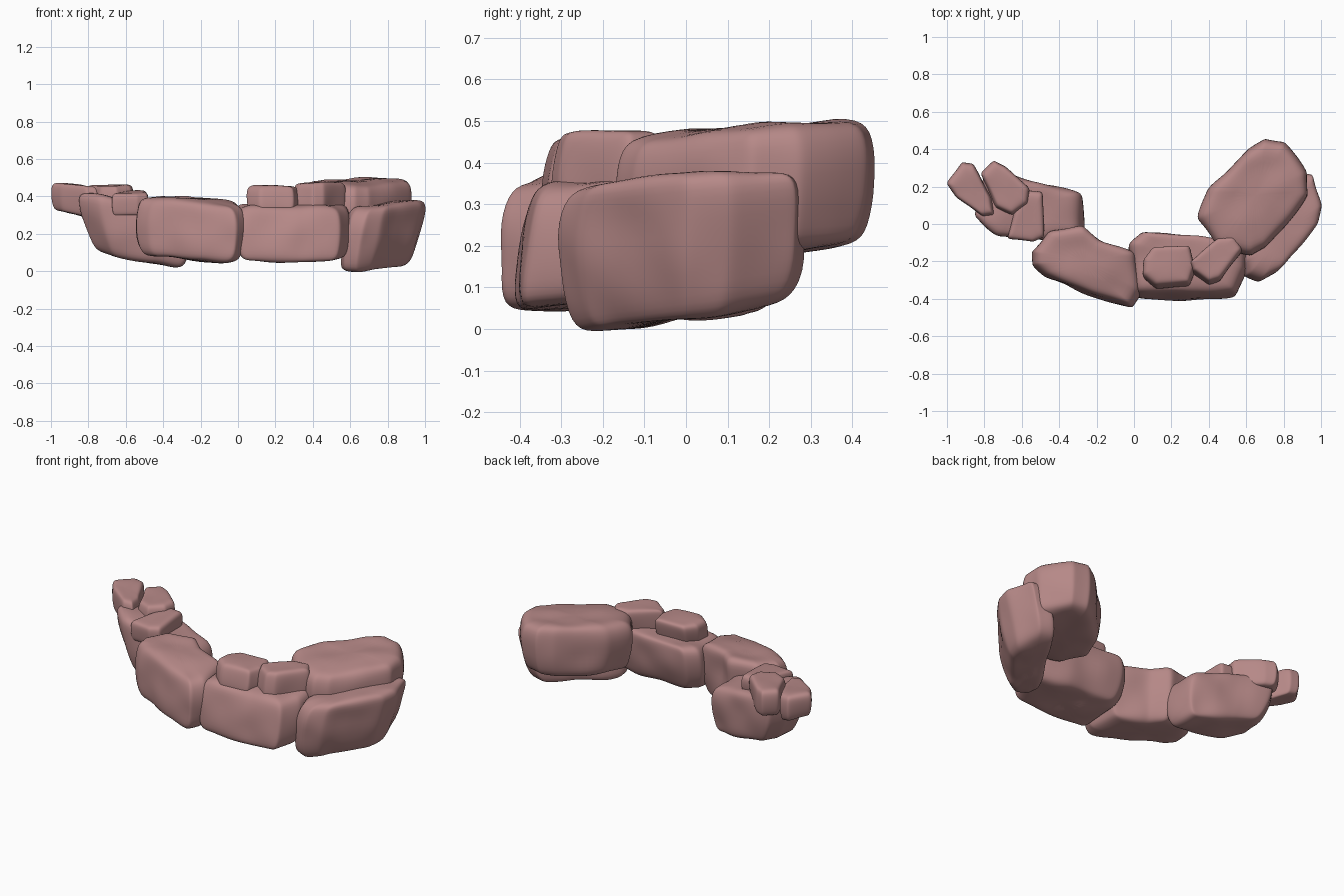
import bpy
from mathutils import Vector, noise

cube = bpy.data.objects.get("Cube")
if cube:
    bpy.data.objects.remove(cube, do_unlink=True)

# Single dusty rose stone colour
stone = bpy.data.materials.new("dusty_rose_stone")
stone.use_nodes = True
colour = (0.47, 0.25, 0.245, 1)
stone.diffuse_color = colour
bsdf = next(n for n in stone.node_tree.nodes if n.type == 'BSDF_PRINCIPLED')
bsdf.inputs["Base Color"].default_value = colour
bsdf.inputs["Roughness"].default_value = 0.9

# Height fraction and outline scale of each ring of a worn block
RINGS = ((0, 0.5), (0, 0.84), (0.12, 0.96), (0.5, 1), (0.86, 0.98),
         (1, 0.87), (1, 0.5))


def tight_corners(outline):
    """Outline in units, with a point either side of each corner."""
    corners = [Vector((x / 100, y / 100)) for x, y in outline]
    plan = []
    for a, b in zip(corners, corners[1:] + corners[:1]):
        plan += [a, a.lerp(b, 0.2), a.lerp(b, 0.8)]
    return plan, sum(corners, Vector((0, 0))) / len(corners)


def rock(name, outline, low, high, floor=(0, 0), roof=(0, 0), lean=(0, 0),
         foot=1.0, lump=0.015):
    """Worn block from a clockwise plan outline in hundredths of a unit.
    low and high are its extreme heights, floor and roof the slopes of its
    ends, lean shifts the top over the base, foot narrows the base."""
    plan, centre = tight_corners(outline)
    floor, roof, lean = Vector(floor), Vector(roof), Vector(lean)
    arms = [p - centre for p in plan]
    # Middle heights that keep the sloping ends inside low and high
    mid_low = low - min(floor.dot(d) for d in arms) * 0.84 * foot
    mid_high = high - max(roof.dot(d) for d in arms) * 0.84
    verts, faces = [], []
    count = len(plan)
    for t, scale in RINGS:
        scale *= foot + (1 - foot) * min(1, t * 1.5)
        for arm in arms:
            d = arm * scale
            q = centre + d + lean * (t - 0.5)
            bottom = mid_low + floor.dot(d)
            top = mid_high + roof.dot(d)
            verts.append((q.x, q.y, bottom + (top - bottom) * t))
    # Skin the rings and cap both ends, facing outward
    for r in range(len(RINGS) - 1):
        for i in range(count):
            j = (i + 1) % count
            a, b = r * count, (r + 1) * count
            faces.append((a + i, b + i, b + j, a + j))
    faces.append(tuple(range(count)))
    faces.append(tuple(reversed(range(len(verts) - count, len(verts)))))
    mesh = bpy.data.meshes.new(name)
    mesh.from_pydata(verts, [], faces)
    obj = bpy.data.objects.new(name, mesh)
    bpy.context.collection.objects.link(obj)

    # Round the corners, then freeze the result
    sub = obj.modifiers.new("rounding", 'SUBSURF')
    sub.levels = sub.render_levels = 2
    bpy.context.view_layer.update()
    deps = bpy.context.evaluated_depsgraph_get()
    obj.data = bpy.data.meshes.new_from_object(obj.evaluated_get(deps))
    obj.modifiers.clear()
    bpy.data.meshes.remove(mesh)
    obj.data.name = name

    # Weathered lumps along the surface
    moved = [v.co + v.normal * noise.noise(v.co * 6) * lump
             for v in obj.data.vertices]
    for v, co in zip(obj.data.vertices, moved):
        v.co = co
    obj.data.materials.append(stone)
    for poly in obj.data.polygons:
        poly.use_smooth = True


# Lower course of large boulders, from the right end of the arc to the left
rock("right_end_base_rock",
     [(-85, 4), (-83, 20), (-76, 29), (-57, 25), (-42, 21), (-26, 16),
      (-25, -6), (-45, -10), (-72, -7)],
     0.015, 0.425, floor=(-0.18, 0.04), roof=(-0.22, -0.05),
     lean=(-0.05, 0), foot=0.86)
rock("right_middle_base_rock",
     [(-55, -15), (-46, -4), (-28, -1), (-18, -9), (2, -16), (4, -37),
      (-1, -45), (-20, -40), (-47, -28), (-54, -22)],
     0.045, 0.405, floor=(-0.07, 0), roof=(-0.04, 0.1), lean=(0, 0.02))
rock("left_middle_base_rock",
     [(-3, -12), (4, -5), (38, -7), (60, -12), (60, -26), (55, -39),
      (30, -40), (-1, -39)],
     0.045, 0.37, floor=(0, 0.1), roof=(0, 0.08), lean=(0, 0.05))
rock("left_end_base_rock",
     [(55, -20), (74, 16), (84, 30), (94, 28), (98, 11), (96, 0),
      (75, -26), (65, -31), (57, -28)],
     -0.012, 0.39, floor=(0, 0.15), roof=(0.03, 0.08), lean=(0.08, 0),
     foot=0.94)

# Large boulder resting on the left end
rock("left_end_upper_rock",
     [(34, 3), (40, 19), (61, 40), (70, 46), (81, 44), (93, 28),
      (94, 15), (71, -13), (62, -17), (44, -12)],
     0.165, 0.508, floor=(0, 0.06), roof=(0, 0.08))

# Small capping stones on the left half
rock("left_cap_stone_inner",
     [(5, -20), (10, -13), (30, -12), (33, -24), (30, -33), (12, -34),
      (5, -28)],
     0.31, 0.46, roof=(0.03, 0), lean=(0, 0.03), lump=0.01)
rock("left_cap_stone_outer",
     [(29, -21), (45, -8), (54, -7), (58, -14), (46, -30), (40, -32),
      (31, -26)],
     0.31, 0.475, lean=(0, 0.02), lump=0.01)

# Small capping stones on the right end
rock("right_cap_stone_inner",
     [(-68, -8), (-64, 6), (-57, 18), (-49, 17), (-48, -7), (-54, -10)],
     0.29, 0.43, roof=(0, 0.06), lump=0.01)
rock("right_cap_stone_middle",
     [(-82, 27), (-75, 34), (-69, 31), (-56, 19), (-57, 11), (-65, 5),
      (-74, 9)],
     0.3, 0.46, lump=0.01)
rock("right_cap_stone_outer",
     [(-100, 22), (-92, 33), (-86, 32), (-76, 14), (-75, 5), (-81, 4),
      (-95, 14)],
     0.28, 0.47, floor=(-0.2, 0), roof=(-0.06, 0), lump=0.01)
